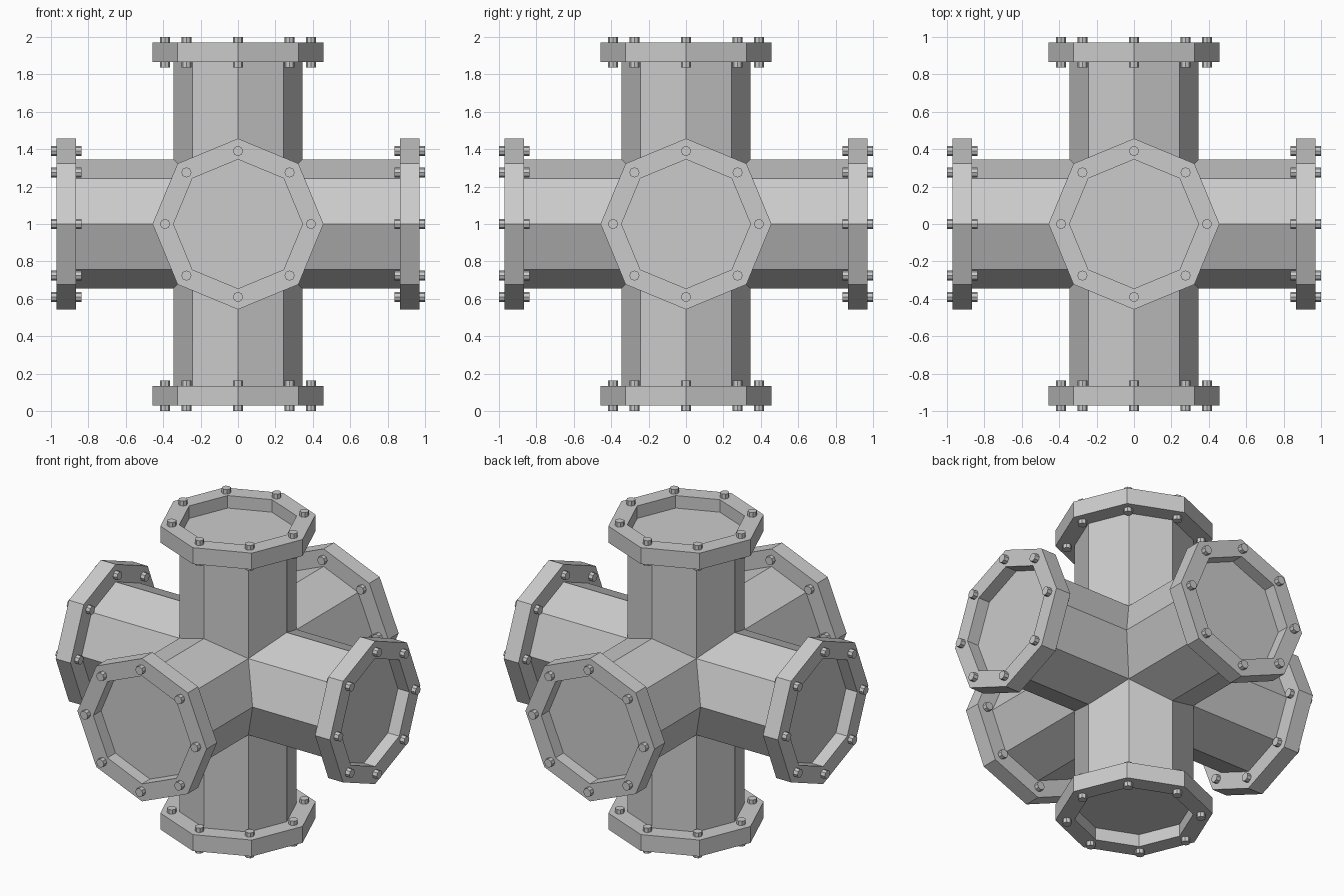
import bpy, bmesh
from math import pi, cos, sin
from mathutils import Matrix, Vector

if "Cube" in bpy.data.objects:
    bpy.data.objects.remove(bpy.data.objects["Cube"])

CENTRE = Matrix.Translation((0, 0, 1))
R_PIPE, R_FLANGE, R_BOLT_RING, R_BOLT = 0.345, 0.457, 0.39, 0.027
PIPE_END = 0.89
FLANGE_IN, FLANGE_OUT = 0.865, 0.97
BOLT_IN, BOLT_OUT = 0.838, 1.0


def ring_points(radius, n=8):
    return [(radius * cos(2 * pi * i / n), radius * sin(2 * pi * i / n)) for i in range(n)]


def add_prism(bm, radius, z0, z1, sides, x=0, y=0):
    bmesh.ops.create_cone(bm, cap_ends=True, segments=sides, radius1=radius, radius2=radius,
                          depth=z1 - z0, matrix=Matrix.Translation((x, y, (z0 + z1) / 2))
                          @ Matrix.Rotation(pi / 2, 4, 'Z'))


def to_mesh(bm, name):
    bmesh.ops.recalc_face_normals(bm, faces=bm.faces)
    mesh = bpy.data.meshes.new(name)
    bm.to_mesh(mesh)
    bm.free()
    return mesh


def place(name, mesh, matrix):
    ob = bpy.data.objects.new(name, mesh)
    bpy.context.collection.objects.link(ob)
    ob.matrix_world = matrix
    return ob


# Three crossing octagonal pipes, merged into one body
bm = bmesh.new()
add_prism(bm, R_PIPE, -PIPE_END, PIPE_END, 8)
pipe_mesh = to_mesh(bm, "pipe")
body = place("pipe_cross", pipe_mesh, CENTRE)
pipes = [place("pipe_cutter_" + axis, pipe_mesh.copy(), CENTRE @ Matrix.Rotation(pi / 2, 4, axis))
         for axis in "XY"]
for pipe in pipes:
    mod = body.modifiers.new("union", 'BOOLEAN')
    mod.operation, mod.solver, mod.object = 'UNION', 'EXACT', pipe
bpy.context.view_layer.update()
merged = bpy.data.meshes.new_from_object(body.evaluated_get(bpy.context.evaluated_depsgraph_get()))
body.modifiers.clear()
body.data = merged
for pipe in pipes:
    bpy.data.objects.remove(pipe)

# Octagonal flange ring
bm = bmesh.new()
loops = [[bm.verts.new((x, y, z)) for x, y in ring_points(r)]
         for r, z in ((R_PIPE, FLANGE_IN), (R_FLANGE, FLANGE_IN),
                      (R_FLANGE, FLANGE_OUT), (R_PIPE, FLANGE_OUT))]
for k in range(4):
    a, b = loops[k], loops[(k + 1) % 4]
    for i in range(8):
        j = (i + 1) % 8
        bm.faces.new((a[i], a[j], b[j], b[i]))
flange_mesh = to_mesh(bm, "flange")

# Eight bolts through each flange, one at every corner
bm = bmesh.new()
for x, y in ring_points(R_BOLT_RING):
    add_prism(bm, R_BOLT, BOLT_IN, BOLT_OUT, 8, x, y)
bolt_mesh = to_mesh(bm, "bolts")

# One flange and bolt set at each of the six pipe ends
ends = {
    "top": Matrix.Identity(4),
    "bottom": Matrix.Rotation(pi, 4, 'X'),
    "front": Matrix.Rotation(pi / 2, 4, 'X'),
    "back": Matrix.Rotation(-pi / 2, 4, 'X'),
    "right": Matrix.Rotation(pi / 2, 4, 'Y'),
    "left": Matrix.Rotation(-pi / 2, 4, 'Y'),
}
for side, rot in ends.items():
    place(side + "_flange", flange_mesh, CENTRE @ rot)
    place(side + "_bolts", bolt_mesh, CENTRE @ rot)
